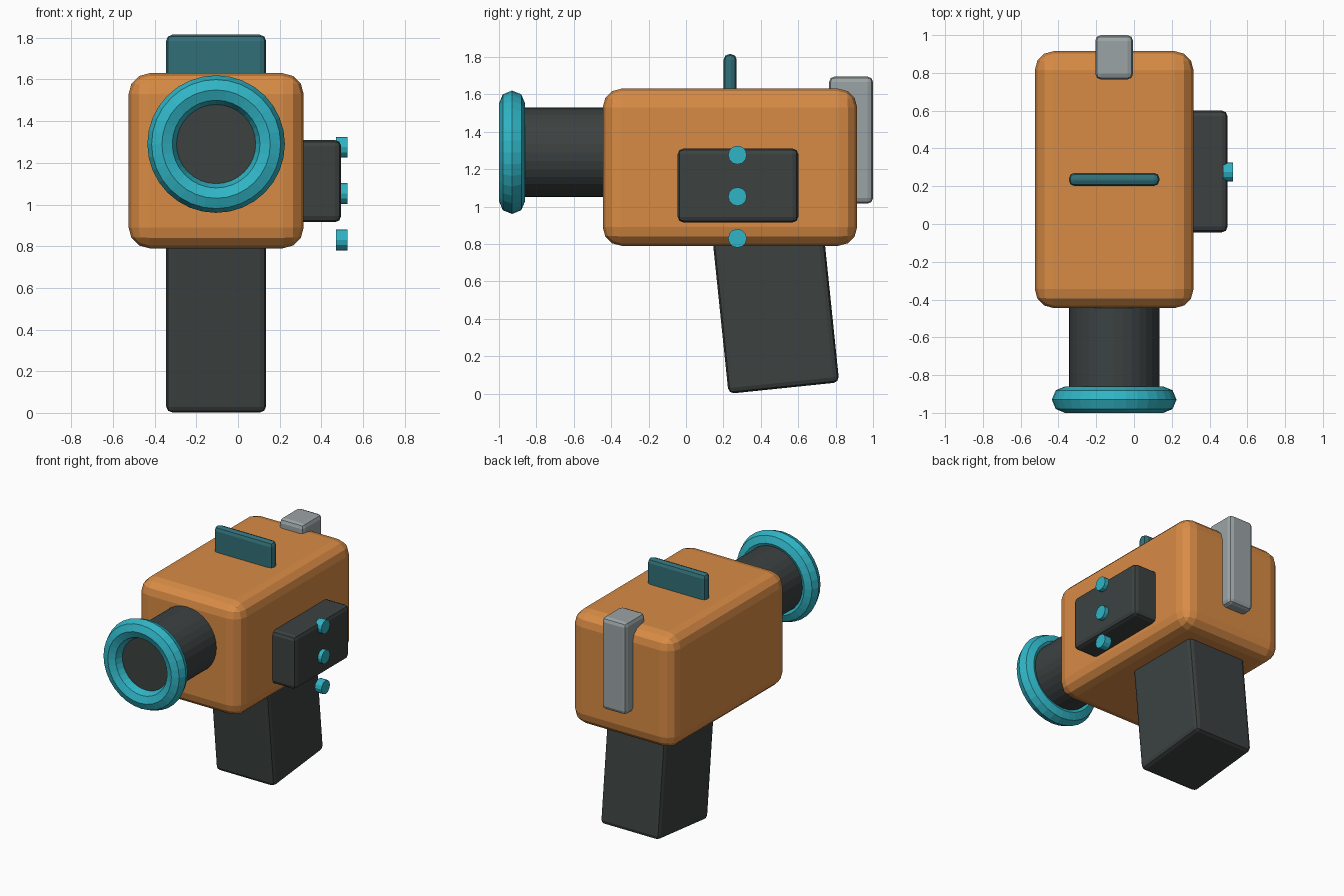
import bpy
import math

if "Cube" in bpy.data.objects:
    bpy.data.objects.remove(bpy.data.objects["Cube"])


def material(name, color):
    m = bpy.data.materials.new(name)
    m.diffuse_color = (*color, 1.0)
    m.use_nodes = True
    m.node_tree.nodes["Principled BSDF"].inputs["Base Color"].default_value = m.diffuse_color
    return m


ORANGE = material("orange", (0.69, 0.26, 0.06))
CHARCOAL = material("charcoal", (0.045, 0.054, 0.053))
TEAL = material("bright_teal", (0.03, 0.46, 0.56))
DARK_TEAL = material("dark_teal", (0.031, 0.16, 0.185))
GREY = material("grey", (0.33, 0.37, 0.38))

CX = -0.105  # shared centre line of the body, lens and grip


def finish(name, mat):
    ob = bpy.context.object
    ob.name = name
    ob.data.materials.append(mat)
    return ob


def rounded_box(name, center, size, bevel, segments, mat, tilt=0.0):
    bpy.ops.mesh.primitive_cube_add(size=1, location=center)
    ob = finish(name, mat)
    for v in ob.data.vertices:
        v.co = [c * s for c, s in zip(v.co, size)]
    ob.rotation_euler.x = tilt
    mod = ob.modifiers.new("rounding", 'BEVEL')
    mod.width = bevel
    mod.segments = segments
    return ob


def cylinder(name, center, radius, depth, sides, rotation, mat):
    bpy.ops.mesh.primitive_cylinder_add(vertices=sides, radius=radius, depth=depth,
                                        location=center, rotation=rotation)
    return finish(name, mat)


# Main housing
rounded_box("body", (CX, 0.235, 1.21), (0.84, 1.36, 0.84), 0.1, 3, ORANGE)

# Lens barrel and rim
cylinder("lens_barrel", (CX, -0.63, 1.29), 0.24, 0.6, 32, (math.pi / 2, 0, 0), CHARCOAL)
bpy.ops.mesh.primitive_torus_add(major_radius=0.26, minor_radius=0.07,
                                 major_segments=32, minor_segments=8,
                                 location=(CX, -0.93, 1.29), rotation=(math.pi / 2, 0, 0))
finish("lens_rim", TEAL)

# Tilted handle
rounded_box("grip", (CX, 0.477, 0.477), (0.48, 0.595, 0.9), 0.03, 2, CHARCOAL, tilt=0.103)

# Side control panel with its column of buttons
rounded_box("side_panel", (0.375, 0.278, 1.1125), (0.24, 0.645, 0.395), 0.03, 2, CHARCOAL)
for i, z in enumerate((1.275, 1.053, 0.83)):
    cylinder(f"button_{i + 1}", (0.4975, 0.275, z), 0.05, 0.055, 12,
             (0, math.pi / 2, 0), TEAL)

# Sight plate on top
rounded_box("top_sight", (CX, 0.236, 1.69), (0.48, 0.07, 0.25), 0.03, 2, DARK_TEAL)

# Viewfinder block on the rear
rounded_box("rear_viewfinder", (CX, 0.8825, 1.355), (0.2, 0.235, 0.68), 0.03, 2, GREY)
